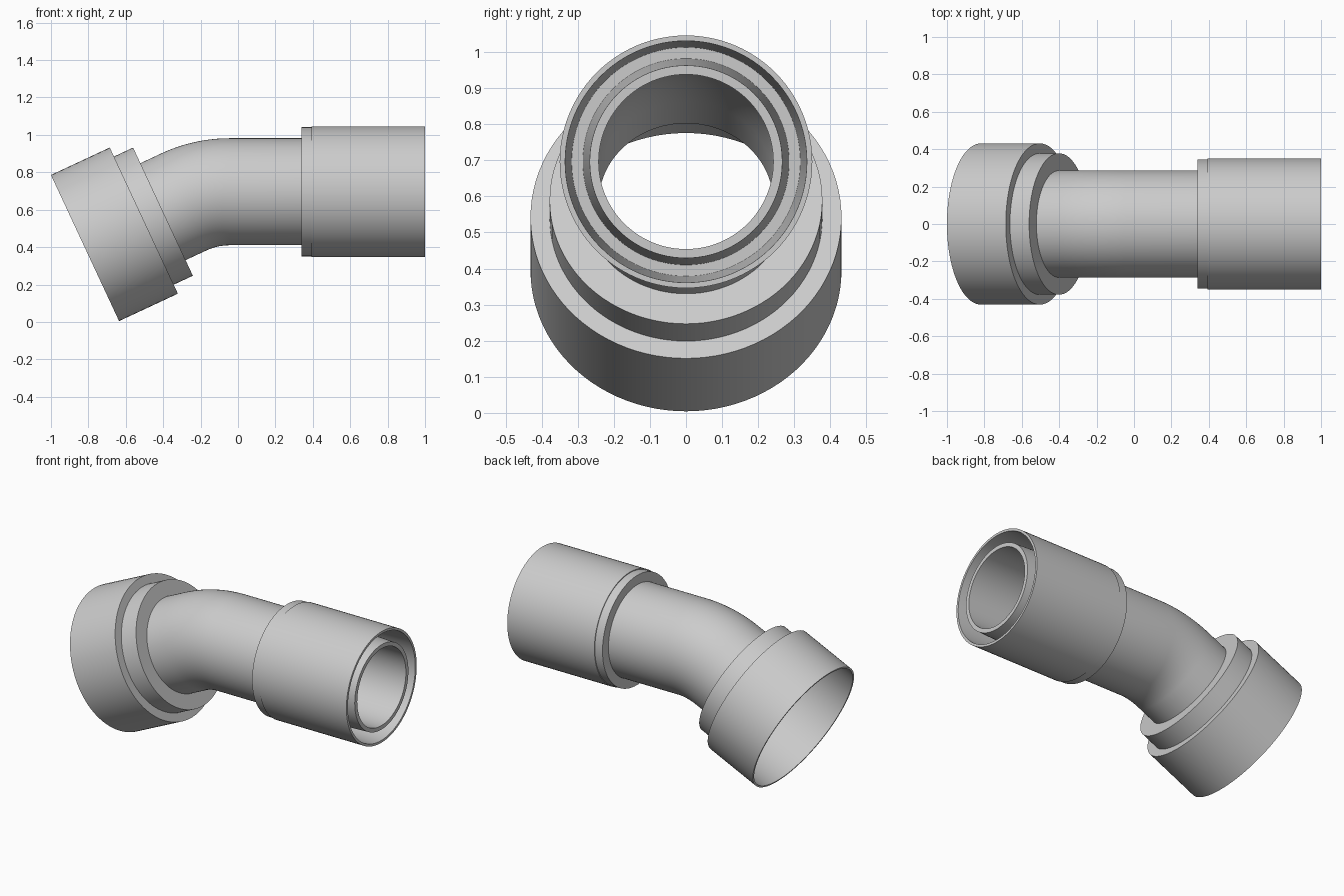
import bpy
import bmesh
from math import sin, cos, tan, tau, radians

cube = bpy.data.objects.get("Cube")
if cube:
    bpy.data.objects.remove(cube, do_unlink=True)

grey = bpy.data.materials.new("light_grey")
grey.use_nodes = True
GREY = (0.6, 0.6, 0.6, 1)
grey.diffuse_color = GREY
grey.node_tree.nodes["Principled BSDF"].inputs["Base Color"].default_value = GREY

SEGMENTS = 96
BEND = radians(25)
AXIS_Z = 0.696
MOUTH = (-0.818, 0.395)      # centre of the bell opening
CORNER_X = MOUTH[0] + (AXIS_Z - MOUTH[1]) / tan(BEND)
BEND_RADIUS = 0.58
BORE = 0.242


def skin_rings(name, rings):
    """Closed loop of circles, each (x, z, tilt, radius), skinned with quads."""
    bm = bmesh.new()
    loops = []
    for x, z, tilt, r in rings:
        loop = []
        for i in range(SEGMENTS):
            a = tau * i / SEGMENTS
            up = r * cos(a)
            loop.append(bm.verts.new((x - up * sin(tilt), r * sin(a), z + up * cos(tilt))))
        loops.append(loop)
    for k, loop in enumerate(loops):
        following = loops[(k + 1) % len(loops)]
        for i in range(SEGMENTS):
            j = (i + 1) % SEGMENTS
            bm.faces.new((loop[i], loop[j], following[j], following[i]))
    bmesh.ops.recalc_face_normals(bm, faces=bm.faces)
    mesh = bpy.data.meshes.new(name)
    bm.to_mesh(mesh)
    bm.free()
    mesh.materials.append(grey)
    obj = bpy.data.objects.new(name, mesh)
    bpy.context.collection.objects.link(obj)
    bpy.ops.object.select_all(action="DESELECT")
    obj.select_set(True)
    bpy.context.view_layer.objects.active = obj
    bpy.ops.object.shade_smooth_by_angle(angle=radians(30))
    return obj


def on_leg(s, r):
    """Ring on the tilted leg, at distance s from the bell opening."""
    return (MOUTH[0] + s * cos(BEND), MOUTH[1] + s * sin(BEND), BEND, r)


def on_run(x, r):
    """Ring on the level run."""
    return (x, AXIS_Z, 0, r)


# Bell socket on the tilted leg: two outer steps, hollow inside
bell = [(0, 0.431), (0.347, 0.431), (0.347, 0.378), (0.46, 0.378), (0.46, 0.26),
        (0.445, 0.26), (0.445, 0.36), (0.335, 0.36), (0.335, 0.42), (0, 0.42)]
skin_rings("bell_socket", [on_leg(s, r) for s, r in bell])

# Sleeve on the level run, with a tapered groove open at the end
sleeve = [(0.34, 0.28), (0.34, 0.345), (0.393, 0.345), (0.393, 0.35), (1, 0.35),
          (1, 0.335), (0.5, 0.317), (0.5, 0.28)]
skin_rings("end_sleeve", [on_run(x, r) for x, r in sleeve])

# Bent tube: straight leg, arc, straight run, tapering inside the sleeve
arc_start_x = CORNER_X + BEND_RADIUS * tan(BEND / 2)
STEPS = 20
path = [on_leg(0.445, 0)]
for k in range(STEPS + 1):
    t = BEND * (1 - k / STEPS)
    path.append((arc_start_x - BEND_RADIUS * sin(t),
                 AXIS_Z - BEND_RADIUS * (1 - cos(t)), t, 0))
path += [on_run(0.5, 0), on_run(1, 0)]
outer = [(x, z, t, 0.267 if x == 1 else 0.286) for x, z, t, _ in path]
inner = [(x, z, t, BORE) for x, z, t, _ in reversed(path)]
skin_rings("bent_tube", outer + inner)
